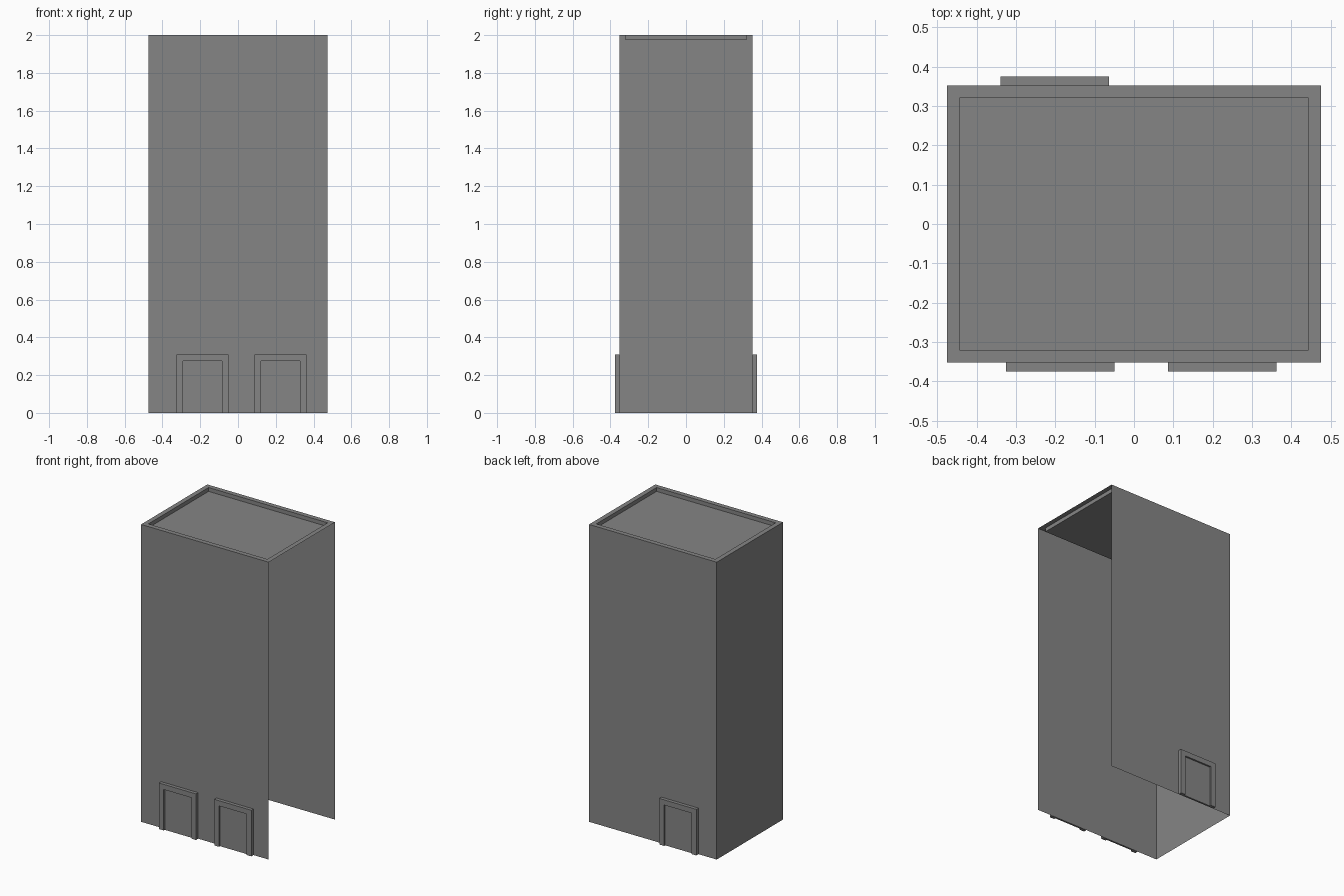
import bpy
import bmesh

W, D, H = 0.475, 0.352, 2.0      # half width, half depth, height
RIM, DROP = 0.032, 0.026         # roof parapet width and recess
DOOR_W, DOOR_H = 0.275, 0.31
FRAME, FRAME_OUT, PANEL_OUT = 0.035, 0.023, 0.012

cube = bpy.data.objects.get("Cube")
if cube:
    bpy.data.objects.remove(cube, do_unlink=True)

grey = bpy.data.materials.new("plain_grey")
grey.use_nodes = True
colour = (0.235, 0.235, 0.235, 1)
grey.diffuse_color = colour
grey.node_tree.nodes["Principled BSDF"].inputs["Base Color"].default_value = colour


def add_object(name, bm):
    mesh = bpy.data.meshes.new(name)
    bm.to_mesh(mesh)
    bm.free()
    mesh.materials.append(grey)
    obj = bpy.data.objects.new(name, mesh)
    bpy.context.collection.objects.link(obj)
    return obj


def wall_relief(name, outline, side, out):
    """Raise an (x, z) outline from the front (-1) or back (+1) wall."""
    bm = bmesh.new()
    face = bm.faces.new([bm.verts.new((x, side * (D + out), z)) for x, z in outline])
    ext = bmesh.ops.extrude_edge_only(bm, edges=face.edges[:])
    for v in ext["geom"]:
        if isinstance(v, bmesh.types.BMVert):
            v.co.y = side * D
    bmesh.ops.recalc_face_normals(bm, faces=bm.faces[:])
    # Point the raised face away from the wall
    if face.normal.y * side < 0:
        bmesh.ops.reverse_faces(bm, faces=bm.faces[:])
    return add_object(name, bm)


def door(name, x0, side):
    x1, i0, i1, it = x0 + DOOR_W, x0 + FRAME, x0 + DOOR_W - FRAME, DOOR_H - FRAME
    wall_relief(name + "_frame",
                [(x0, 0), (i0, 0), (i0, it), (i1, it),
                 (i1, 0), (x1, 0), (x1, DOOR_H), (x0, DOOR_H)], side, FRAME_OUT)
    wall_relief(name + "_panel",
                [(i0, 0), (i1, 0), (i1, it), (i0, it)], side, PANEL_OUT)


# Tower shell: recessed roof, open underneath and on the +x side
bm = bmesh.new()
bmesh.ops.create_cube(bm, size=1)
for v in bm.verts:
    v.co = (v.co.x * 2 * W, v.co.y * 2 * D, (v.co.z + 0.5) * H)
bm.normal_update()
roof = next(f for f in bm.faces if f.normal.z > 0.9)
open_sides = [f for f in bm.faces if f.normal.z < -0.9 or f.normal.x > 0.9]
bmesh.ops.inset_region(bm, faces=[roof], thickness=RIM, use_even_offset=True)
roof = bmesh.ops.extrude_discrete_faces(bm, faces=[roof])["faces"][0]
for v in roof.verts:
    v.co.z -= DROP
bmesh.ops.delete(bm, geom=open_sides, context="FACES")
add_object("tower_shell", bm)

# Doors
door("front_right_door", -0.325, -1)
door("front_left_door", 0.087, -1)
door("back_door", -0.339, 1)
